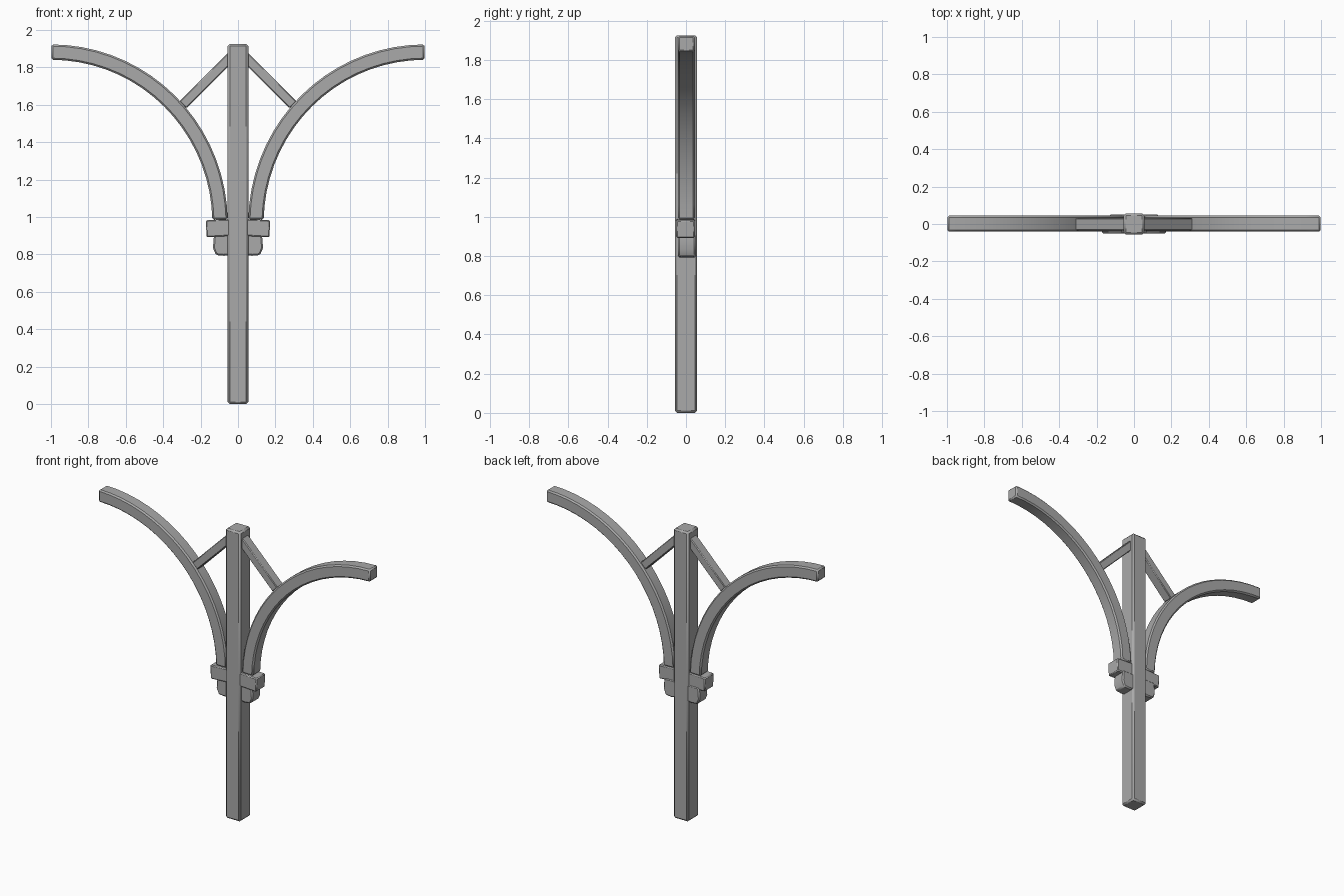
import bpy
import bmesh
from math import cos, sin, pi
from mathutils import Vector

cube = bpy.data.objects.get("Cube")
if cube:
    bpy.data.objects.remove(cube, do_unlink=True)

grey = bpy.data.materials.new("weathered grey")
grey.use_nodes = True
grey.diffuse_color = (0.4, 0.4, 0.4, 1)
grey.node_tree.nodes["Principled BSDF"].inputs["Base Color"].default_value = (0.4, 0.4, 0.4, 1)


def prism(name, profile, y0, y1, bevel=0.01, mirror=True):
    """Extrude a front-view (x, z) outline from y0 to y1, with softened edges."""
    bm = bmesh.new()
    face = bm.faces.new([bm.verts.new((x, y0, z)) for x, z in profile])
    ext = bmesh.ops.extrude_face_region(bm, geom=[face])
    moved = [v for v in ext["geom"] if isinstance(v, bmesh.types.BMVert)]
    bmesh.ops.translate(bm, verts=moved, vec=(0, y1 - y0, 0))
    bmesh.ops.recalc_face_normals(bm, faces=bm.faces)
    mesh = bpy.data.meshes.new(name)
    bm.to_mesh(mesh)
    bm.free()
    mesh.materials.append(grey)
    obj = bpy.data.objects.new(name, mesh)
    bpy.context.collection.objects.link(obj)
    if mirror:
        obj.modifiers.new("Mirror", 'MIRROR').use_mirror_merge = False
    mod = obj.modifiers.new("Bevel", 'BEVEL')
    mod.width = bevel
    mod.segments = 1
    mod.limit_method = 'ANGLE'
    bpy.ops.object.select_all(action='DESELECT')
    obj.select_set(True)
    bpy.context.view_layer.objects.active = obj
    bpy.ops.object.shade_smooth_by_angle(angle=pi / 6)
    return obj


# Upright post
prism("post", [(-0.055, 0), (0.055, 0), (0.055, 1.925), (-0.055, 1.925)],
      -0.057, 0.057, 0.011, mirror=False)

# Sweeping arms, quarter ellipses of even thickness
steps = 18
half = 0.041


def arc(offset):
    points = []
    for i in range(steps + 1):
        a = 0.02 + (pi / 2 - 0.02) * i / steps
        points.append((0.998 - (0.902 + offset) * cos(a), 0.968 + (0.914 + offset) * sin(a)))
    return points


prism("curved_arms", arc(half) + arc(-half)[::-1], -0.041, 0.045, 0.009)

# Diagonal braces between post and arms
start, end = Vector((0.03, 1.865)), Vector((0.295, 1.6))
side = (end - start).orthogonal().normalized() * 0.026
prism("diagonal_braces", [start + side, end + side, end - side, start - side],
      -0.034, 0.032, 0.005)

# Stepped brackets carrying the feet of the arms
prism("bracket_blocks", [(0.03, 0.9), (0.168, 0.892), (0.172, 0.983), (0.03, 0.99)],
      -0.05, 0.045, 0.006)
prism("bracket_corbels", [(0.03, 0.8), (0.075, 0.793), (0.118, 0.797), (0.134, 0.835),
                          (0.128, 0.91), (0.03, 0.91)],
      -0.04, 0.05, 0.008)
